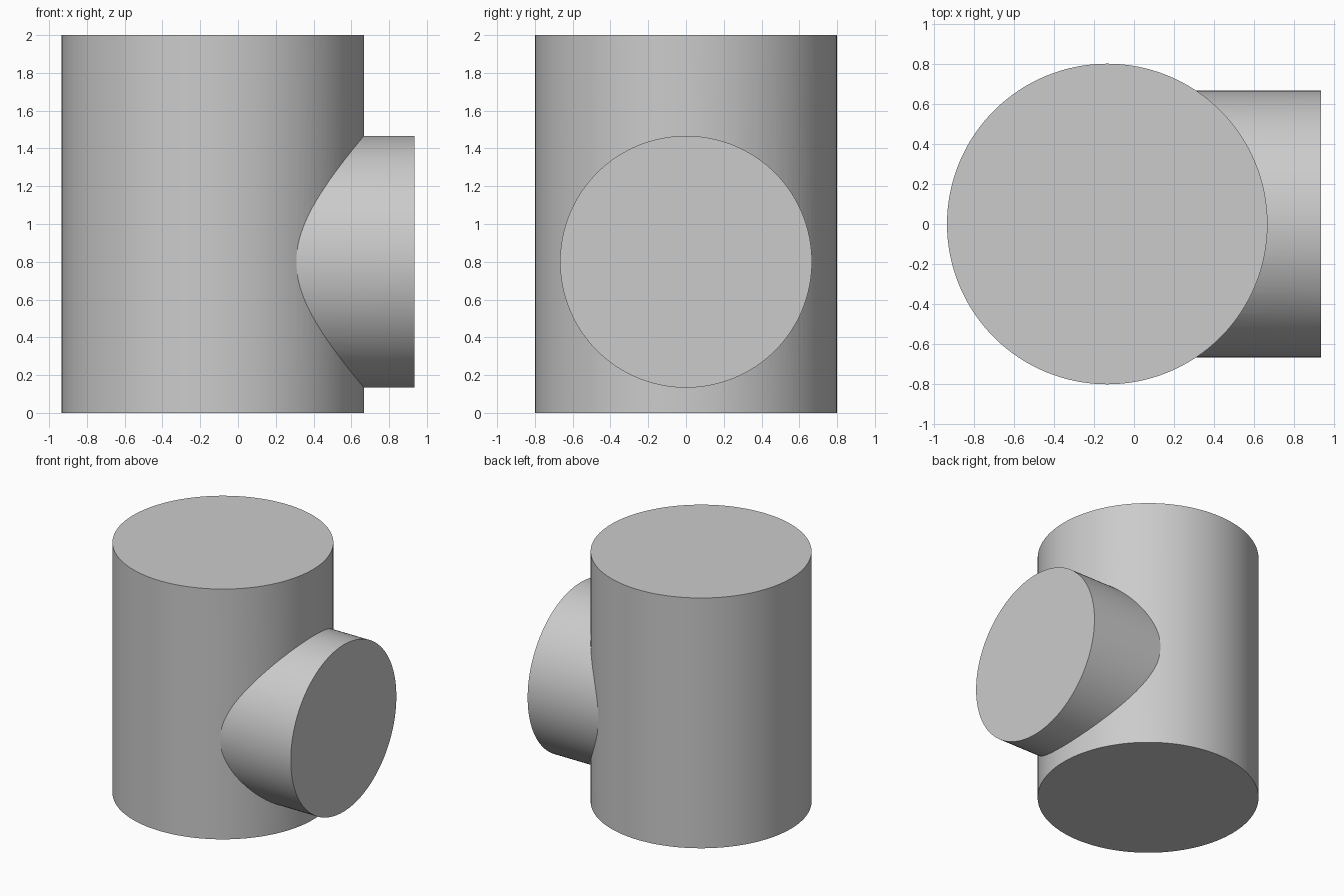
import bpy
import math

if "Cube" in bpy.data.objects:
    bpy.data.objects.remove(bpy.data.objects["Cube"])

SEGMENTS = 128


def cylinder(name, radius, depth, location, rotation=(0, 0, 0)):
    bpy.ops.mesh.primitive_cylinder_add(vertices=SEGMENTS, radius=radius, depth=depth,
                                        location=location, rotation=rotation)
    obj = bpy.context.object
    obj.name = name
    return obj


# Side branch, running along x from the main axis to the open end
start, end = -0.1333, 0.9333
branch = cylinder("side_branch", 0.6667, end - start, ((start + end) / 2, 0, 0.8),
                  (0, math.pi / 2, 0))

# Upright main body
body = cylinder("pipe_tee_body", 0.8, 2.0, (-0.1333, 0, 1.0))

# Merge the branch into the body as one solid
union = body.modifiers.new("join_branch", 'BOOLEAN')
union.operation = 'UNION'
union.solver = 'EXACT'
union.object = branch
bpy.ops.object.modifier_apply(modifier=union.name)
bpy.data.objects.remove(branch, do_unlink=True)

# Smooth round walls, crisp rims and seam
bpy.ops.object.shade_smooth_by_angle(angle=math.radians(20))
